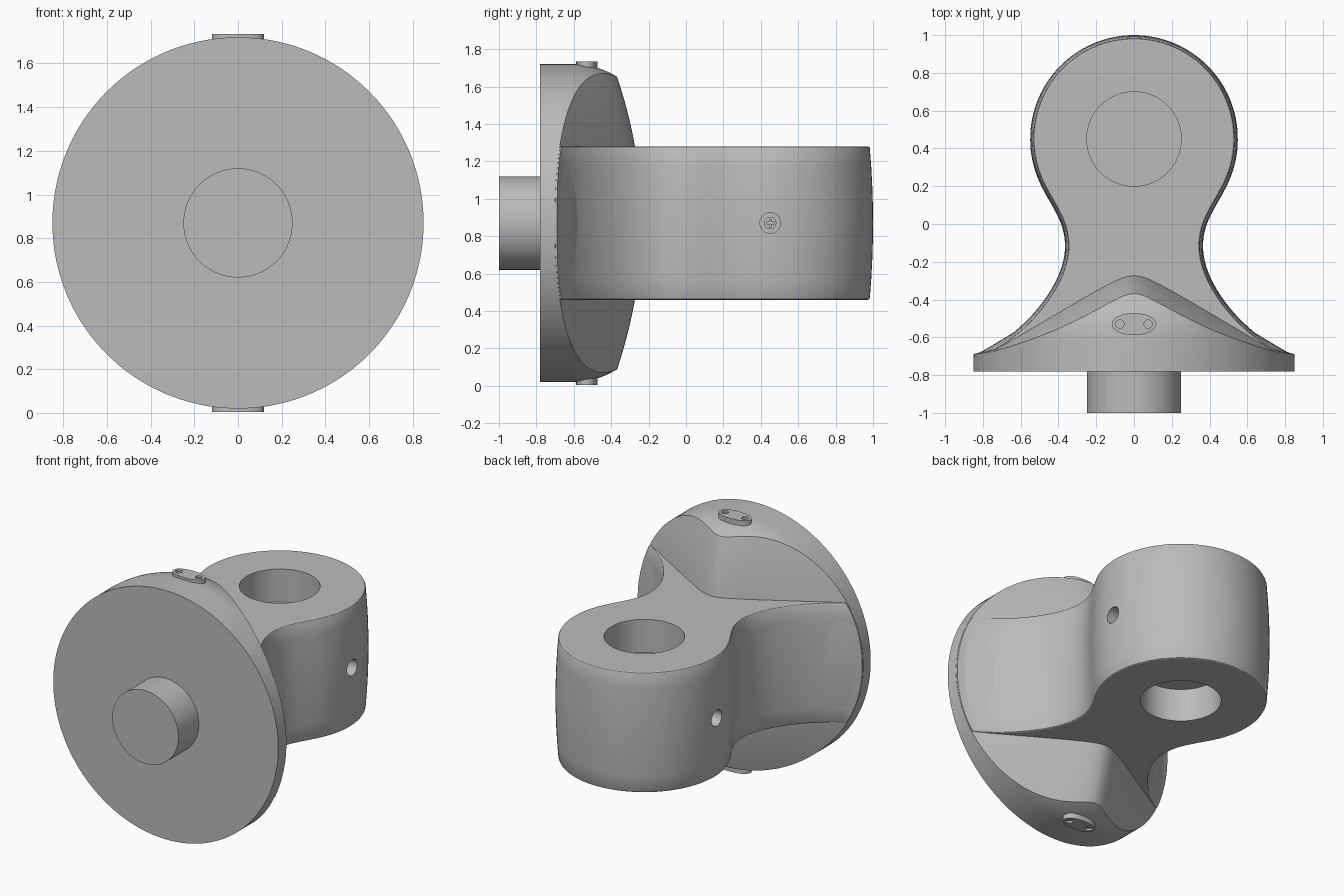
import bpy, bmesh, math
from mathutils import Vector
from mathutils.geometry import interpolate_bezier

cube = bpy.data.objects.get("Cube")
if cube:
    bpy.data.objects.remove(cube, do_unlink=True)

MID = 0.87      # height of the main axis
HALF = 0.41     # half height of the eye block

grey = bpy.data.materials.new("plain grey")
grey.use_nodes = True
grey.diffuse_color = (0.5, 0.5, 0.5, 1)
grey.node_tree.nodes["Principled BSDF"].inputs["Base Color"].default_value = (0.5, 0.5, 0.5, 1)


def loft(name, rings):
    """Closed solid skinned through rings of equal point count."""
    bm = bmesh.new()
    loops = [[bm.verts.new(p) for p in ring] for ring in rings]
    n = len(loops[0])
    for a, b in zip(loops, loops[1:]):
        for i in range(n):
            j = (i + 1) % n
            bm.faces.new((a[i], a[j], b[j], b[i]))
    bm.faces.new(loops[0][::-1])
    bm.faces.new(loops[-1])
    bmesh.ops.recalc_face_normals(bm, faces=bm.faces[:])
    mesh = bpy.data.meshes.new(name)
    bm.to_mesh(mesh)
    bm.free()
    mesh.materials.append(grey)
    obj = bpy.data.objects.new(name, mesh)
    bpy.context.collection.objects.link(obj)
    return obj


def circle(axis, center, r, n):
    pts = []
    for i in range(n):
        t = 2 * math.pi * i / n
        u, v = r * math.cos(t), r * math.sin(t)
        off = {"x": (0, u, v), "y": (u, 0, v), "z": (u, v, 0)}[axis]
        pts.append(Vector(center) + Vector(off))
    return pts


def cylinder(name, axis, start, end, r, n=96):
    return loft(name, [circle(axis, start, r, n), circle(axis, end, r, n)])


def box(name, center, size):
    c, s = Vector(center), Vector(size) / 2
    return loft(name, [[c + Vector((x * s.x, y * s.y, z * s.z))
                        for x, y in ((-1, -1), (1, -1), (1, 1), (-1, 1))] for z in (-1, 1)])


def boolean(obj, tool, operation="DIFFERENCE"):
    tool.hide_render = True
    mod = obj.modifiers.new("cut", "BOOLEAN")
    mod.operation, mod.solver, mod.object = operation, "EXACT", tool
    bpy.context.view_layer.objects.active = obj
    bpy.ops.object.modifier_apply(modifier=mod.name)
    bpy.data.objects.remove(tool, do_unlink=True)


def smooth(obj):
    bpy.ops.object.select_all(action="DESELECT")
    obj.select_set(True)
    bpy.context.view_layer.objects.active = obj
    bpy.ops.object.shade_smooth_by_angle(angle=math.radians(25))


# Eye block: waisted outline, slightly barrelled sides, softened rims
def curve(*pts):
    return interpolate_bezier(*[Vector((x, y, 0)) for x, y in pts], 20)


side = curve((0.85, -0.69), (0.63, -0.63), (0.365, -0.34), (0.365, -0.12))
side += curve((0.365, -0.12), (0.365, 0.01), (0.43, 0.08), (0.49, 0.20))[1:]
for i in range(1, 41):
    t = math.radians(-27 + 117 * i / 40)
    side.append(Vector((0.55 * math.cos(t), 0.45 + 0.55 * math.sin(t), 0)))
mirrored = [Vector((-p.x, p.y, 0)) for p in reversed(side[:-1])]
outline = [Vector((0.95, -0.72, 0))] + side + mirrored + [Vector((-0.95, -0.72, 0))]


def inset(points, d):
    out = []
    for i, p in enumerate(points):
        a, b = points[max(i - 1, 0)], points[min(i + 1, len(points) - 1)]
        t = (b - a).normalized()
        out.append(p + d * Vector((-t.y, t.x, 0)))
    return out


layers = [(h, 0.018 * (h / HALF) ** 2) for h in (0, 0.1, 0.2, 0.3, 0.4)]
layers += [(0.407, 0.021), (HALF, 0.027)]
layers = [(-h, d) for h, d in reversed(layers[1:])] + layers
rings = []
for h, d in layers:
    ring = inset(outline, d) + [Vector((-0.95, -0.76, 0)), Vector((0.95, -0.76, 0))]
    rings.append([p + Vector((0, 0, MID + h)) for p in ring])
block = loft("eye_block", rings)
boolean(block, cylinder("trim", "y", (0, -1.2, MID), (0, 1.2, MID), 0.849, 160), "INTERSECT")

# Blind bores from above and below, side screw holes
for s in (-1, 1):
    boolean(block, cylinder("bore", "z", (0, 0.45, MID + s * 0.185), (0, 0.45, MID + s * 0.6), 0.25))
    boolean(block, cylinder("hole", "x", (s * 0.34, 0.45, MID), (s * 0.7, 0.45, MID), 0.055, 40))
smooth(block)

# Flange: turned disc with a rounded rim and two sloping rear faces meeting in a ridge
turned = [(-0.78, 0.85), (-0.6, 0.85), (-0.56, 0.848), (-0.52, 0.842), (-0.48, 0.832),
          (-0.45, 0.822), (-0.41, 0.805), (-0.37, 0.783), (-0.1, 0.62)]
flange = loft("flange", [circle("y", (0, y, MID), r, 160) for y, r in turned])
xs = [-1, -0.6, -0.3] + [i * 0.025 for i in range(-8, 9)] + [0.3, 0.6, 1]
rings = []
for k in range(-18, 19):
    h = k * 0.05
    ridge = -0.237 - 0.215 * h * h
    ring = [(x, ridge + 0.048 - 0.6 * math.hypot(x, 0.08), MID + h) for x in xs]
    rings.append(ring + [(1, -1.3, MID + h), (-1, -1.3, MID + h)])
boolean(flange, loft("slopes", rings), "INTERSECT")
smooth(flange)

# Front spigot
smooth(cylinder("spigot", "y", (0, -1, MID), (0, -0.77, MID), 0.25))

# Lubrication plates with two small holes, above and below
half_plate = []
for i in range(24):
    t = 2 * math.pi * i / 24
    u, v = math.cos(t), math.sin(t)
    half_plate.append((0.118 * math.copysign(abs(u) ** 0.85, u), -0.53 + 0.057 * v))
for s, label in ((1, "top"), (-1, "bottom")):
    low, high = MID + s * 0.79, MID + s * 0.865
    plate = loft(label + "_plate", [[(x, y, z) for x, y in half_plate] for z in (low, high)])
    for x in (-0.075, 0.075):
        boolean(plate, cylinder("port", "z", (x, -0.53, high - s * 0.015),
                                (x, -0.53, high + s * 0.1), 0.022, 24))
    smooth(plate)

# Cross-slotted screws at the bottom of the side holes
for s, label in ((1, "left"), (-1, "right")):
    screw = cylinder(label + "_screw", "x", (s * 0.33, 0.45, MID), (s * 0.40, 0.45, MID), 0.033, 32)
    boolean(screw, box("slot", (s * 0.4, 0.45, MID), (0.03, 0.04, 0.009)))
    boolean(screw, box("slot", (s * 0.4, 0.45, MID), (0.03, 0.009, 0.04)))
    smooth(screw)
